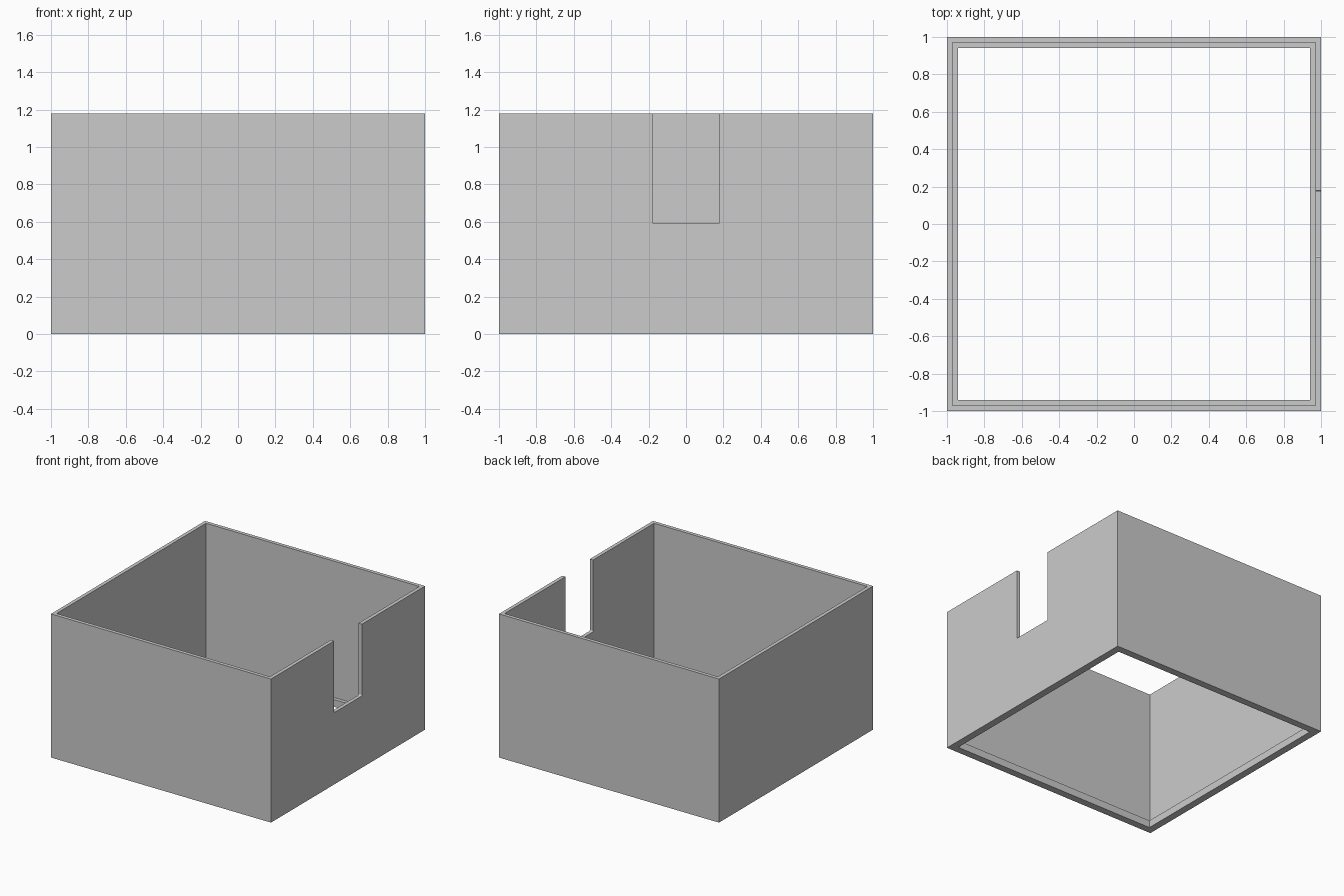
import bpy, bmesh
from mathutils import Matrix, Vector

HEIGHT = 1.18
WALL = 0.03        # wall thickness
LIP = 0.06         # width and height of the inner ledge at the base

old = bpy.data.objects.get("Cube")
if old:
    bpy.data.objects.remove(old, do_unlink=True)


def flat_material(name, color):
    mat = bpy.data.materials.new(name)
    mat.use_nodes = True
    mat.diffuse_color = color
    mat.node_tree.nodes["Principled BSDF"].inputs["Base Color"].default_value = color
    return mat


def object_from(bm, name):
    bmesh.ops.recalc_face_normals(bm, faces=bm.faces)
    mesh = bpy.data.meshes.new(name)
    bm.to_mesh(mesh)
    bm.free()
    obj = bpy.data.objects.new(name, mesh)
    bpy.context.collection.objects.link(obj)
    return obj


# Square walls: a stepped cross-section carried around four corners
profile = [(1, 0), (1, HEIGHT), (1 - WALL, HEIGHT),
           (1 - WALL, LIP), (1 - LIP, LIP), (1 - LIP, 0)]
corners = [(1, 1), (-1, 1), (-1, -1), (1, -1)]
bm = bmesh.new()
rings = [[bm.verts.new((sx * r, sy * r, z)) for sx, sy in corners]
         for r, z in profile]
for i, ring in enumerate(rings):
    nxt = rings[(i + 1) % len(rings)]
    for j in range(4):
        k = (j + 1) % 4
        bm.faces.new((ring[j], ring[k], nxt[k], nxt[j]))
box = object_from(bm, "open_box_walls")
box.data.materials.append(flat_material("light grey", (0.6, 0.6, 0.6, 1)))

# Notch cutter with slightly eased lower corners
bm = bmesh.new()
bottom, top = HEIGHT / 2, HEIGHT + 0.1
bmesh.ops.create_cube(bm, size=1, matrix=Matrix.LocRotScale(
    Vector((1, 0, (bottom + top) / 2)), None, Vector((0.2, 0.36, top - bottom))))
lower = [e for e in bm.edges
         if all(v.co.z < bottom + 0.01 for v in e.verts)
         and abs(e.verts[0].co.y - e.verts[1].co.y) < 0.01]
bmesh.ops.bevel(bm, geom=lower, offset=0.01, segments=3, profile=0.5, affect='EDGES')
cutter = object_from(bm, "notch_cutter")
cutter.hide_render = True

# Cut the notch through the left wall
cut = box.modifiers.new("notch", 'BOOLEAN')
cut.operation = 'DIFFERENCE'
cut.solver = 'EXACT'
cut.object = cutter
bpy.context.view_layer.objects.active = box
bpy.ops.object.modifier_apply(modifier=cut.name)
bpy.data.objects.remove(cutter, do_unlink=True)
